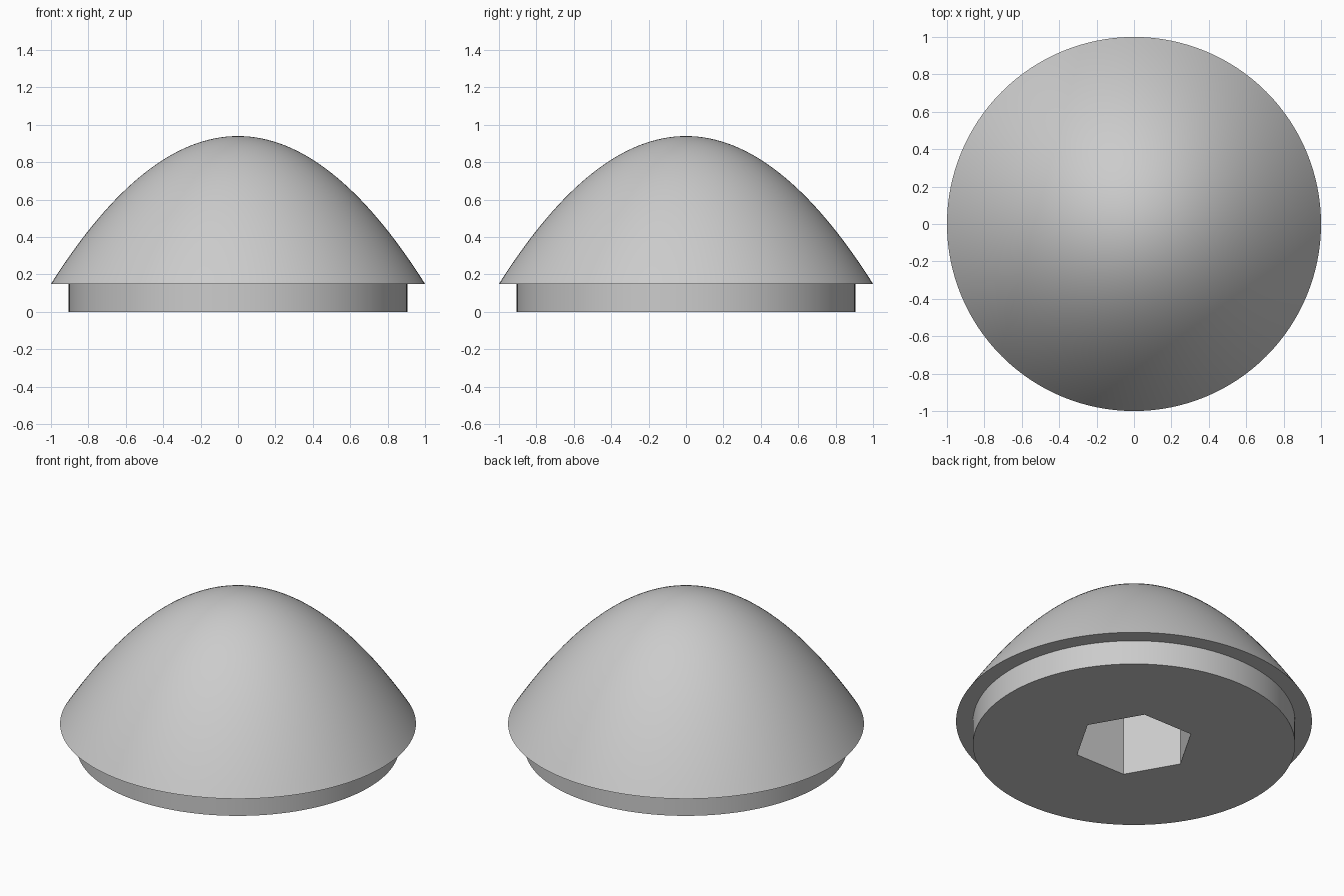
import bpy
import bmesh
import math

if "Cube" in bpy.data.objects:
    bpy.data.objects.remove(bpy.data.objects["Cube"])

SEGMENTS = 128
RIM_Z, TOP_Z = 0.15, 0.94      # dome rim and apex heights
PLUG_R = 0.905                 # radius of the round base
SOCKET_R, SOCKET_DEPTH = 0.34, 0.5

grey = bpy.data.materials.new("grey")
grey.diffuse_color = (0.6, 0.6, 0.6, 1)
grey.use_nodes = True
grey.node_tree.nodes["Principled BSDF"].inputs["Base Color"].default_value = grey.diffuse_color


def add_object(name, bm):
    bmesh.ops.recalc_face_normals(bm, faces=bm.faces)
    mesh = bpy.data.meshes.new(name)
    bm.to_mesh(mesh)
    bm.free()
    mesh.materials.append(grey)
    obj = bpy.data.objects.new(name, mesh)
    bpy.context.collection.objects.link(obj)
    return obj


def lathe(name, profile):
    """Revolve (radius, z) points about z; both ends lie on the axis."""
    bm = bmesh.new()
    rings = []
    for r, z in profile:
        if r == 0:
            rings.append([bm.verts.new((0, 0, z))] * SEGMENTS)
        else:
            rings.append([bm.verts.new((r * math.cos(a), r * math.sin(a), z))
                          for a in (math.tau * i / SEGMENTS for i in range(SEGMENTS))])
    for low, high in zip(rings, rings[1:]):
        for i in range(SEGMENTS):
            j = (i + 1) % SEGMENTS
            corners = dict.fromkeys((low[i], low[j], high[j], high[i]))
            bm.faces.new(list(corners))
    return add_object(name, bm)


# Parabolic dome with an overhanging rim, on a shorter round plug
steps = 32
dome = [(1 - i / steps, TOP_Z - (TOP_Z - RIM_Z) * (1 - i / steps) ** 2)
        for i in range(steps + 1)]
cap = lathe("domed_cap", [(0, 0), (PLUG_R, 0), (PLUG_R, RIM_Z)] + dome)

# Hexagonal socket cut into the underside
bm = bmesh.new()
bottom = bm.faces.new([bm.verts.new((SOCKET_R * math.cos(math.tau * i / 6),
                                     SOCKET_R * math.sin(math.tau * i / 6), -0.1))
                       for i in range(6)])
ext = bmesh.ops.extrude_face_region(bm, geom=[bottom], use_keep_orig=True)
bmesh.ops.translate(bm, vec=(0, 0, SOCKET_DEPTH + 0.1),
                    verts=[v for v in ext["geom"] if isinstance(v, bmesh.types.BMVert)])
cutter = add_object("socket_cutter", bm)
cutter.hide_render = True

bpy.context.view_layer.objects.active = cap
cap.select_set(True)
cut = cap.modifiers.new("socket", 'BOOLEAN')
cut.operation = 'DIFFERENCE'
cut.solver = 'EXACT'
cut.object = cutter
bpy.ops.object.modifier_apply(modifier=cut.name)
bpy.data.objects.remove(cutter, do_unlink=True)

# Smooth curved surfaces, crisp rim and socket edges
bpy.ops.object.shade_smooth_by_angle(angle=math.radians(30))
